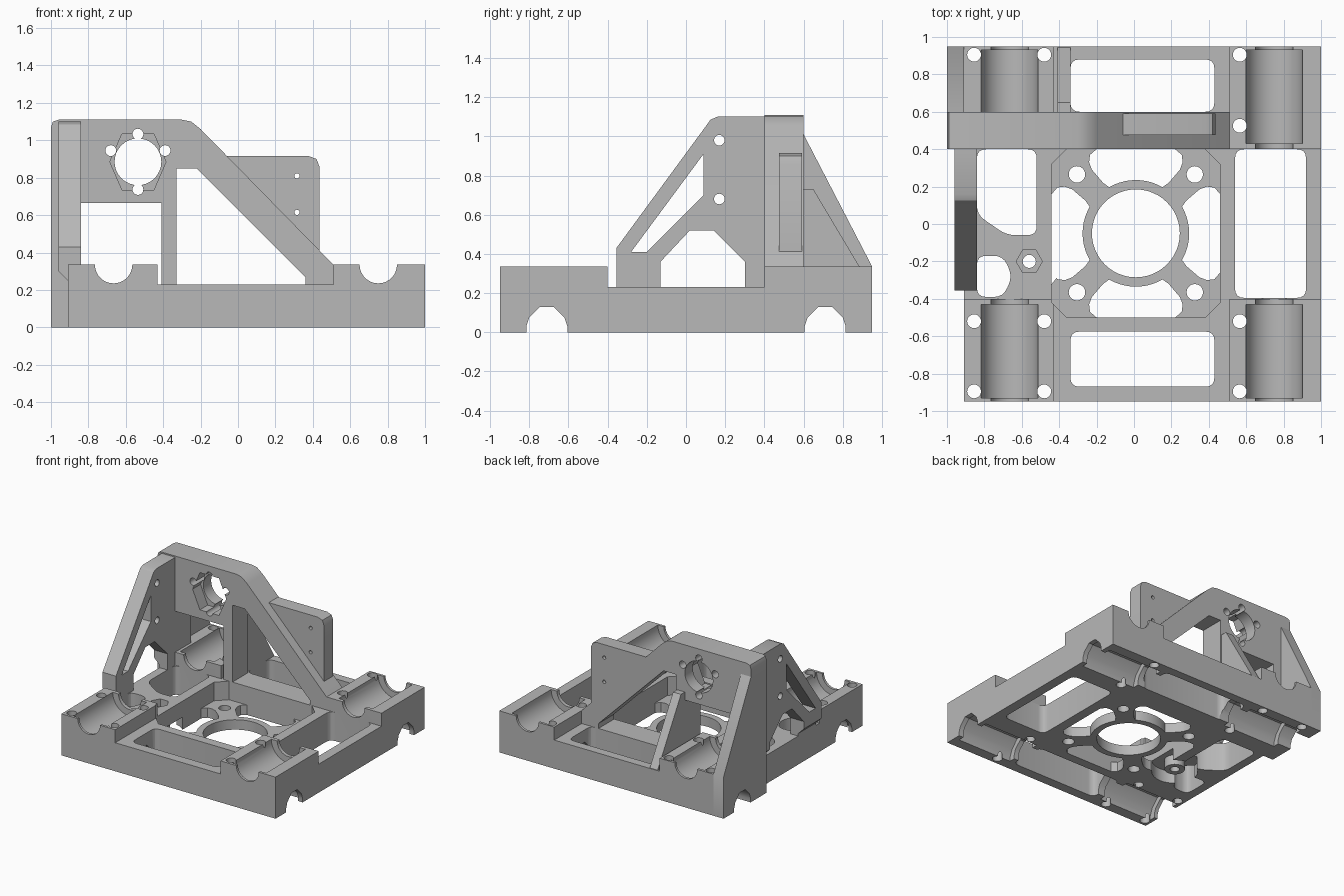
import bpy, bmesh, math
from mathutils import Vector

cube = bpy.data.objects.get("Cube")
if cube:
    bpy.data.objects.remove(cube)

grey = bpy.data.materials.new("plain_grey")
grey.use_nodes = True
colour = (0.48, 0.48, 0.48, 1)
grey.diffuse_color = colour
grey.node_tree.nodes["Principled BSDF"].inputs["Base Color"].default_value = colour

PLACE = {"x": lambda a, b, h: (h, a, b),
         "y": lambda a, b, h: (a, h, b),
         "z": lambda a, b, h: (a, b, h)}


def prism(name, points, axis, low, high):
    """Extrude a 2D outline along one axis."""
    bm = bmesh.new()
    ends = [[bm.verts.new(PLACE[axis](a, b, h)) for a, b in points] for h in (low, high)]
    for ring in ends:
        bm.faces.new(ring)
    n = len(points)
    for i in range(n):
        j = (i + 1) % n
        bm.faces.new((ends[0][i], ends[0][j], ends[1][j], ends[1][i]))
    bmesh.ops.recalc_face_normals(bm, faces=bm.faces)
    mesh = bpy.data.meshes.new(name)
    bm.to_mesh(mesh)
    bm.free()
    mesh.materials.append(grey)
    ob = bpy.data.objects.new(name, mesh)
    bpy.context.scene.collection.objects.link(ob)
    return ob


def fillet(points, r, steps=4):
    """Round every corner of an outline."""
    out = []
    pts = [Vector(p) for p in points]
    for i, p in enumerate(pts):
        a = p + (pts[i - 1] - p).normalized() * r
        c = p + (pts[(i + 1) % len(pts)] - p).normalized() * r
        for k in range(steps + 1):
            t = k / steps
            out.append(tuple(a * (1 - t) ** 2 + p * 2 * t * (1 - t) + c * t * t))
    return out


def rect(a0, a1, b0, b1):
    return [(a0, b0), (a1, b0), (a1, b1), (a0, b1)]


def circle(a, b, r, n=32):
    return [(a + r * math.cos(math.tau * i / n), b + r * math.sin(math.tau * i / n)) for i in range(n)]


def cut(ob, cutters):
    """Subtract (outline, axis, low, high) prisms and bake the result."""
    tools = [prism("cutter", *c) for c in cutters]
    for tool in tools:
        tool.hide_render = True
        mod = ob.modifiers.new("cut", "BOOLEAN")
        mod.operation, mod.solver, mod.object = "DIFFERENCE", "EXACT", tool
    graph = bpy.context.evaluated_depsgraph_get()
    mesh = bpy.data.meshes.new_from_object(ob.evaluated_get(graph))
    ob.modifiers.clear()
    ob.data = mesh
    for tool in tools:
        bpy.data.objects.remove(tool)


def mirrored(half):
    """Close a half outline by mirroring it across the vertical."""
    return half + [(-a, b) for a, b in reversed(half)]


# Rod and bearing channels crossing the underside
rod = mirrored([(0.105, -0.1), (0.105, 0.03), (0.09, 0.075), (0.035, 0.13)])
bearing = mirrored([(0.155, -0.1), (0.153, 0.03), (0.13, 0.09), (0.07, 0.155)])
under = []
for y in (-0.71, 0.71):
    shift = lambda shape: [(a + y, b) for a, b in shape]
    under.append((shift(rod), "x", -1.1, 1.1))
    for x0, x1 in ((-0.88, -0.4), (0.47, 0.96)):
        under.append((shift(bearing), "x", x0, x1))

# Base: lowered middle strips leave four corner blocks
base = prism("base", rect(-0.91, 1, -0.95, 0.95), "z", 0, 0.335)
cuts = [(rect(-0.43, 0.51, -1.1, 1.1), "z", 0.23, 0.6),
        (rect(-1.1, 1.1, -0.4, 0.4), "z", 0.23, 0.6)] + under

# Bearing seats in the corner blocks
for x in (-0.665, 0.75):
    cuts.append((circle(x, 0.335, 0.1), "y", -1.1, 1.1))
    for y0, y1 in ((-0.93, -0.43), (0.43, 0.93)):
        cuts.append((circle(x, 0.335, 0.152), "y", y0, y1))

# Through windows in the base frame
windows = [rect(-0.34, 0.43, -0.87, -0.575), rect(-0.34, 0.43, 0.6, 0.88),
           rect(0.54, 0.92, -0.395, 0.4),
           [(-0.84, 0.05), (-0.68, -0.06), (-0.52, -0.06), (-0.52, 0.4), (-0.84, 0.4)],
           [(-0.84, -0.39), (-0.7, -0.39), (-0.65, -0.28), (-0.7, -0.17), (-0.84, -0.17)]]
for shape in windows:
    cuts.append((fillet(shape, 0.05), "z", -0.1, 0.6))

# Sunken octagonal motor seat with a ring on four arms
cx, cy, s, c = 0.01, -0.05, 0.45, 0.37
octagon = [(s, -c), (s, c), (c, s), (-c, s), (-s, c), (-s, -c), (-c, -s), (c, -s)]
cuts.append(([(cx + a, cy + b) for a, b in octagon], "z", 0.08, 0.6))
cuts.append((circle(cx, cy, 0.235, 48), "z", -0.1, 0.6))
arc = [(0.285 * math.cos(math.radians(d)), 0.285 * math.sin(math.radians(d))) for d in range(-30, 31, 6)]
slot = arc + [(0.27, 0.175), (0.34, 0.235), (0.38, 0.25), (0.42, 0.245), (0.45, 0.21)]
slot += [(a, -b) for a, b in reversed(slot[len(arc):])]
for k in range(4):
    co, si = round(math.cos(k * math.pi / 2)), round(math.sin(k * math.pi / 2))
    cuts.append(([(cx + a * co - b * si, cy + a * si + b * co) for a, b in slot], "z", -0.1, 0.6))
for dx in (-0.315, 0.315):
    for dy in (-0.315, 0.315):
        cuts.append((circle(cx + dx, cy + dy, 0.044, 20), "z", -0.1, 0.6))

# Screw holes in the corner blocks
for x in (-0.855, -0.48, 0.565):
    for y in (-0.895, -0.52, 0.525, 0.905):
        if (x, y) != (-0.855, 0.525):
            cuts.append((circle(x, y, 0.037, 20), "z", -0.1, 0.6))

# Nut seat above and round recess below the idler mount
cuts.append((circle(-0.56, -0.2, 0.07, 6), "z", 0.17, 0.6))
cuts.append((circle(-0.56, -0.2, 0.17), "z", -0.1, 0.1))
cut(base, cuts)

boss = prism("idler_boss", circle(-0.56, -0.2, 0.075), "z", 0.02, 0.12)
cut(boss, [(circle(-0.56, -0.2, 0.035, 20), "z", -0.1, 0.6)])
cut(base, [(circle(-0.56, -0.2, 0.035, 20), "z", -0.1, 0.6)])

# Upright wall with a triangular opening and an open foot
wall = prism("upright_wall", [
    (-1, 0.3), (-1, 1.07), (-0.99, 1.1), (-0.96, 1.11), (-0.3, 1.11), (-0.25, 1.1), (-0.2, 1.06),
    (0.51, 0.335), (0.51, 0.2), (0.36, 0.2), (0.36, 0.27), (-0.22, 0.85), (-0.33, 0.85),
    (-0.33, 0.2), (-0.41, 0.2), (-0.41, 0.665), (-0.84, 0.665), (-0.84, 0.3)], "y", 0.4, 0.6)
mx, mz = -0.535, 0.885
hexagon = [(0.15, 0), (0.085, 0.15), (-0.085, 0.15), (-0.15, 0), (-0.085, -0.15), (0.085, -0.15)]
wall_cuts = [(circle(mx, mz, 0.125), "y", 0.3, 0.7),
             ([(mx + a, mz + b) for a, b in hexagon], "y", 0.3, 0.5)]
for dx, dz in ((0, 0.148), (0, -0.148), (0.145, 0.06), (-0.145, 0.06)):
    wall_cuts.append((circle(mx + dx, mz + dz, 0.029, 20), "y", 0.3, 0.7))
cut(wall, wall_cuts)

# Side bracket overhanging the base, with a chamfered underside
side = prism("side_bracket", [
    (-0.355, 0.2), (-0.355, 0.43), (0.1, 1.05), (0.125, 1.085), (0.16, 1.1), (0.42, 1.1),
    (0.42, 0.2), (0.3, 0.2), (0.3, 0.36), (0.14, 0.52), (0.02, 0.52), (-0.13, 0.36),
    (-0.13, 0.2)], "x", -0.96, -0.84)
side_cuts = [([(-0.28, 0.41), (-0.2, 0.41), (0.09, 0.7), (0.09, 0.91)], "x", -1.1, -0.7),
             ([(-0.98, 0.1), (-0.98, 0.32), (-0.91, 0.25), (-0.91, 0.1)], "y", -0.5, 0.398)]
for z in (0.68, 0.98):
    side_cuts.append((circle(0.17, z, 0.027, 20), "x", -1.1, -0.7))
cut(side, side_cuts)

# Rear gussets behind the wall
outer = prism("outer_gusset", [(0.4, 0), (0.95, 0), (0.95, 0.335), (0.6, 1.01), (0.4, 1.01)],
              "x", -1, -0.91)
cut(outer, under[:1] + under[3:4])
prism("inner_gusset", [(0.55, 0.2), (0.55, 0.73), (0.65, 0.73), (0.945, 0.235), (0.945, 0.2)],
      "x", -0.41, -0.34)

# Flat mounting plate beside the sloping edge
plate = prism("mounting_plate", [(0.435, 0.37), (0.435, 0.86), (0.42, 0.9), (0.38, 0.915),
                                 (-0.13, 0.915)], "y", 0.475, 0.592)
cut(plate, [(circle(0.315, z, 0.014, 16), "y", 0.3, 0.7) for z in (0.615, 0.81)])

# Smooth the round surfaces, keep the machined edges sharp
for ob in bpy.context.scene.objects:
    ob.select_set(ob.type == "MESH")
bpy.context.view_layer.objects.active = base
bpy.ops.object.shade_smooth_by_angle(angle=math.radians(28))
